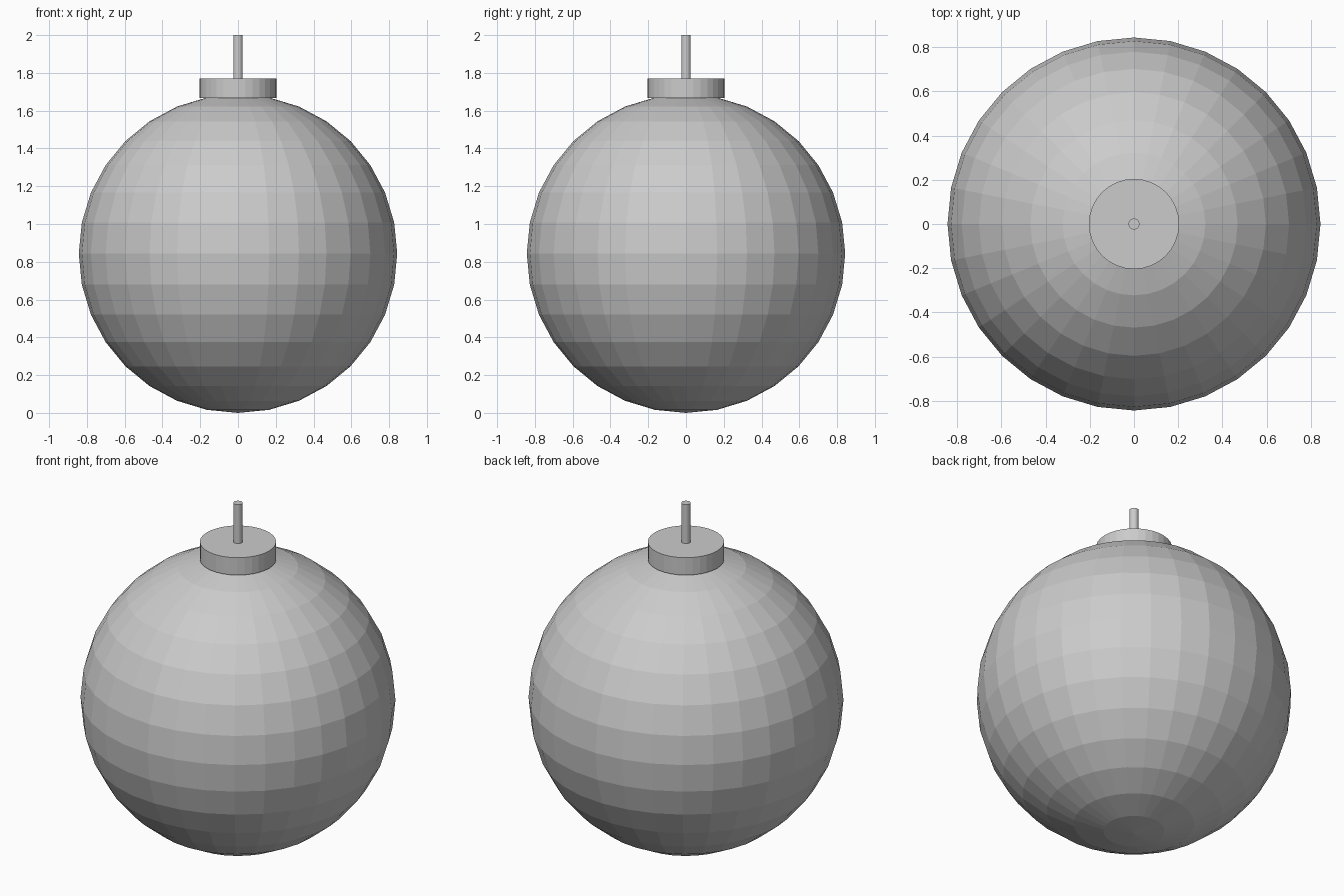
import bpy

if "Cube" in bpy.data.objects:
    bpy.data.objects.remove(bpy.data.objects["Cube"])

R = 0.843  # ball radius


def cylinder(name, radius, z0, z1):
    bpy.ops.mesh.primitive_cylinder_add(vertices=32, radius=radius, depth=z1 - z0,
                                        location=(0, 0, (z0 + z1) / 2))
    bpy.context.object.name = name


# Faceted round body
bpy.ops.mesh.primitive_uv_sphere_add(segments=32, ring_count=16, radius=R, location=(0, 0, R))
bpy.context.object.name = "ball"

# Flat collar on top and thin stem
cylinder("collar", 0.204, 1.667, 1.77)
cylinder("stem", 0.025, 1.72, 2.0)
